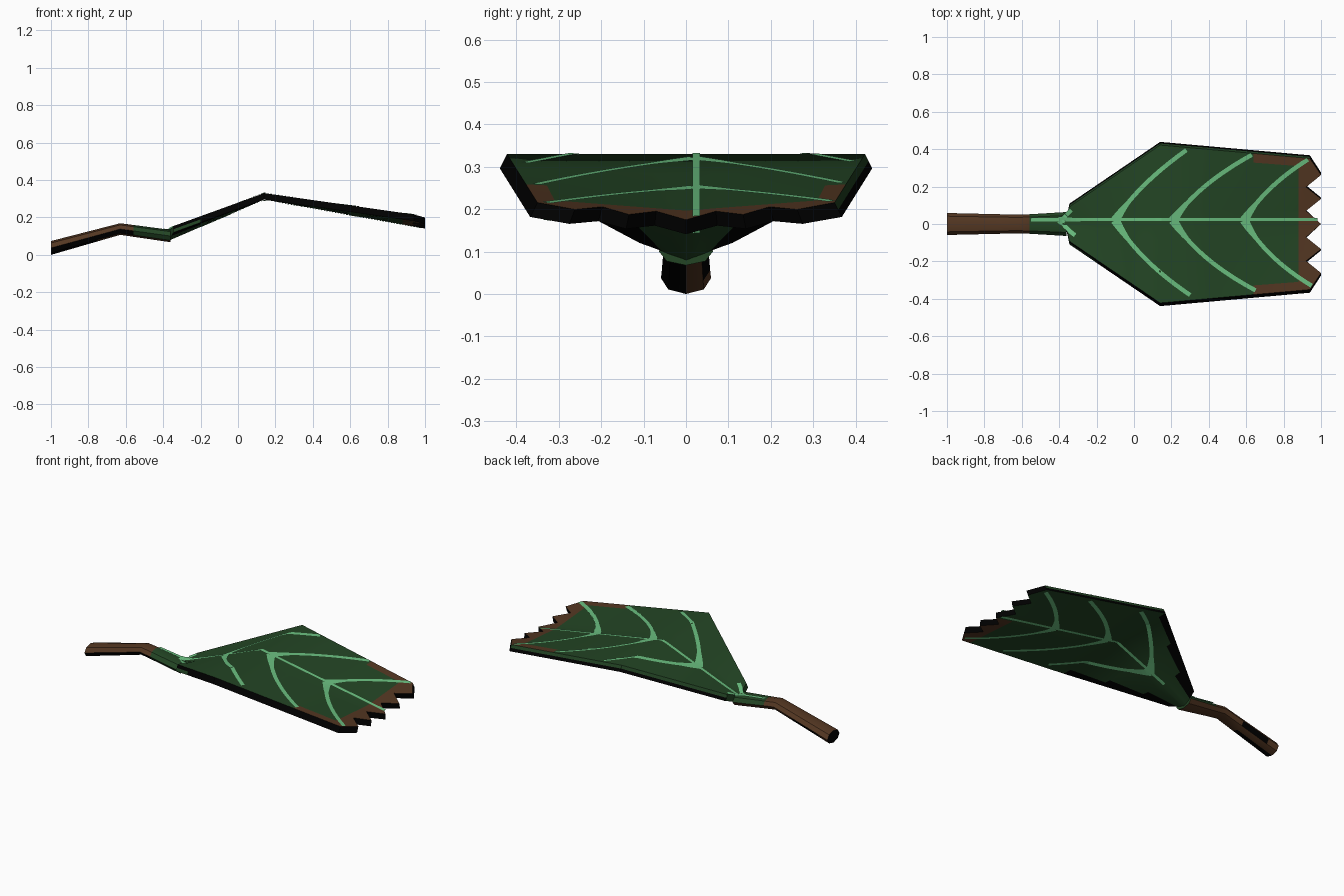
import bpy, bmesh, math
from mathutils import Vector

if "Cube" in bpy.data.objects:
    bpy.data.objects.remove(bpy.data.objects["Cube"])


def mat(name, col):
    m = bpy.data.materials.new(name)
    m.diffuse_color = (*col, 1)
    m.use_nodes = True
    m.node_tree.nodes["Principled BSDF"].inputs["Base Color"].default_value = m.diffuse_color
    return m


GREEN = mat("leaf green", (0.017, 0.060, 0.018))
BROWN = mat("dry brown", (0.088, 0.038, 0.016))
LIGHT = mat("vein green", (0.145, 0.52, 0.215))
BLACK = mat("rim black", (0.0, 0.0, 0.0))
MATS = [GREEN, BROWN, LIGHT, BLACK]


def finish(bm, name, recalc=True, smooth=True):
    if recalc:
        bmesh.ops.recalc_face_normals(bm, faces=bm.faces)
    me = bpy.data.meshes.new(name)
    bm.to_mesh(me)
    bm.free()
    for m in MATS:
        me.materials.append(m)
    ob = bpy.data.objects.new(name, me)
    bpy.context.collection.objects.link(ob)
    if smooth:
        bpy.ops.object.select_all(action='DESELECT')
        ob.select_set(True)
        bpy.context.view_layer.objects.active = ob
        bpy.ops.object.shade_smooth_by_angle(angle=math.radians(35))
    return ob


def interp(x, table):
    for (x0, a), (x1, b) in zip(table, table[1:]):
        if x <= x1 or x1 == table[-1][0]:
            return a + (b - a) * (x - x0) / (x1 - x0)


# Leaf profile along x: half width, centre height, rim height
WIDTH = [(-0.37, 0.075), (0.14, 0.422), (1.0, 0.345)]
CENTRE = [(-0.37, 0.125), (0.14, 0.33), (1.0, 0.175)]
RIM = [(-0.37, 0.145), (0.14, 0.33), (1.0, 0.207)]
STEM_Z = [(-1.0, 0.037), (-0.63, 0.138), (-0.37, 0.102)]
STEM_R = [(-1.0, 0.037), (-0.63, 0.031), (-0.37, 0.033)]


def surface(x, t, side):
    """Point on the upper (side 1) or lower (side -1) leaf skin, t = -1..1 across."""
    w, c, r = interp(x, WIDTH), interp(x, CENTRE), interp(x, RIM)
    z = c + (r - c) * abs(t)
    if side < 0:
        base = max(0, min(1, (0.14 - x) / 0.51))
        z -= 0.034 + 0.015 * base * (1 - abs(t))
        w += 0.017
    return Vector((x, w * t, z))


def skin_colour(side, i, x, t):
    """Colour of a leaf skin face in row i with centre x and cross position t."""
    if side > 0:
        dry = i == 6 or (i == 5 and abs(t) > 0.87)
        return 1 if dry else 0
    if i < 3 and (1 - abs(t)) * interp(x, WIDTH) < 0.055:   # dark band under the base edges
        return 3
    return 1 if i == 6 and t < 0 else 0


# Leaf blade: two skins, torn tip, dark rim
half = [0, 0.2, 0.39, 0.56, 0.76, 0.87, 1.0]
tip = [1.0, 0.92, 1.0, 0.92, 1.0, 0.973, 0.94]
cols = [(-t, x) for t, x in zip(half[:0:-1], tip[:0:-1])] + list(zip(half, tip))
stations = [-0.37, -0.2, -0.03, 0.14, 0.4, 0.64, 0.88, None]
n, rows = len(cols), len(stations)
bm = bmesh.new()
skins = []
for side in (1, -1):
    grid = []
    for i, s in enumerate(stations):
        row = []
        for t, xt in cols:
            x = xt if s is None else s
            if i == 0:
                x += 0.025 * abs(t)
            row.append(bm.verts.new(surface(x, t, side)))
        grid.append(row)
    skins.append(grid)
    for i in range(rows - 1):
        for j in range(n - 1):
            f = bm.faces.new((grid[i][j], grid[i + 1][j], grid[i + 1][j + 1], grid[i][j + 1]))
            f.material_index = skin_colour(side, i, f.calc_center_median().x,
                                           (cols[j][0] + cols[j + 1][0]) / 2)
loop = [(i, 0) for i in range(rows)] + [(rows - 1, j) for j in range(1, n)]
loop += [(i, n - 1) for i in range(rows - 2, -1, -1)] + [(0, j) for j in range(n - 2, 0, -1)]
up, low = skins
mid = {p: bm.verts.new((up[p[0]][p[1]].co + low[p[0]][p[1]].co) / 2) for p in loop}
for p, q in zip(loop, loop[1:] + loop[:1]):
    (a, b), (c, d) = p, q
    upper = bm.faces.new((up[a][b], up[c][d], mid[q], mid[p]))
    lower = bm.faces.new((mid[p], mid[q], low[c][d], low[a][b]))
    lower.material_index = upper.material_index = 3
    if b == d == n - 1:                             # back edge stays green on top
        upper.material_index = 0
    if a == c == 0 or (b == d == 0 and a == 0):     # green at the leaf base
        lower.material_index = 0
        upper.material_index = 0 if a == c else 3
finish(bm, "leaf_blade")

# Stem: bent eight-sided tube
bm = bmesh.new()
rings = []
for x, ry in [(-1.0, 0.059), (-0.93, 0.057), (-0.75, 0.053), (-0.63, 0.05),
              (-0.56, 0.052), (-0.36, 0.064)]:
    z, r = interp(x, STEM_Z), interp(x, STEM_R)
    ring = []
    for k in range(8):
        a = k * math.pi / 4
        ring.append(bm.verts.new((x, ry * math.cos(a), z + r * math.sin(a))))
    rings.append(ring)
for i, (p, q) in enumerate(zip(rings, rings[1:])):
    for k in range(8):
        f = bm.faces.new((p[k], p[(k + 1) % 8], q[(k + 1) % 8], q[k]))
        f.material_index = 0 if i == 4 and k < 5 else 1
        if (i < 4 and k == 4) or (i == 1 and k == 7) or (i < 2 and k == 5):
            f.material_index = 3                    # dark patches underneath
bm.faces.new(rings[0]).material_index = 3
bm.faces.new(rings[-1]).material_index = 0
finish(bm, "stem")


def drape(x, y, side):
    """Drop a plan point onto the leaf or stem skin, just proud of it."""
    if x < -0.37:
        return Vector((x, y, interp(x, STEM_Z) + interp(x, STEM_R) + 0.001))
    w = interp(x, WIDTH) + (0.017 if side < 0 else 0)
    t = max(-1, min(1, y / w))
    p = surface(x, t, side)
    p.z += 0.003 * side
    return p


def vein(name, p0, p1, p2, w0, w1, side, steps=20):
    """Thin ribbon following a quadratic curve over the leaf."""
    a, b, c = (Vector(p) for p in (p0, p1, p2))
    bm = bmesh.new()
    prev = None
    for i in range(steps + 1):
        u = i / steps
        p = a * (1 - u) ** 2 + b * 2 * u * (1 - u) + c * u * u
        d = ((b - a) * (1 - u) + (c - b) * u).normalized()
        h = (w0 + (w1 - w0) * min(1, u * 4)) / 2
        nrm = Vector((-d.y, d.x)) * h
        pair = [bm.verts.new(drape(*(p + s * nrm), side)) for s in (-1, 1)]
        if prev:
            vs = (prev[0], pair[0], pair[1], prev[1])
            bm.faces.new(vs if side > 0 else vs[::-1]).material_index = 2
        prev = pair
    finish(bm, name, recalc=False, smooth=False)


# Veins on both faces: midrib plus curved side veins
SIDE_VEINS = [
    ((-0.39, 0.02), (-0.365, 0.045), (-0.335, 0.075)),
    ((-0.10, 0.02), (0.02, 0.21), (0.28, 0.395)),
    ((0.21, 0.02), (0.34, 0.21), (0.63, 0.37)),
    ((0.59, 0.02), (0.70, 0.20), (0.93, 0.345)),
]
for side, label in ((1, "top"), (-1, "under")):
    start = -0.55 if side > 0 else -0.2
    vein(f"midrib_{label}", (start, 0.024), (0.2, 0.024), (0.98, 0.024), 0.02, 0.018, side, 50)
    for k, (p0, p1, p2) in enumerate(SIDE_VEINS):
        if side < 0 and k == 0:
            continue
        vein(f"vein_{label}_left_{k}", p0, p1, p2, 0.05, 0.023, side)
        vein(f"vein_{label}_right_{k}", p0, (p1[0], -p1[1] + 0.02),
             (p2[0] + 0.02, -p2[1] + 0.015), 0.05, 0.023, side)
